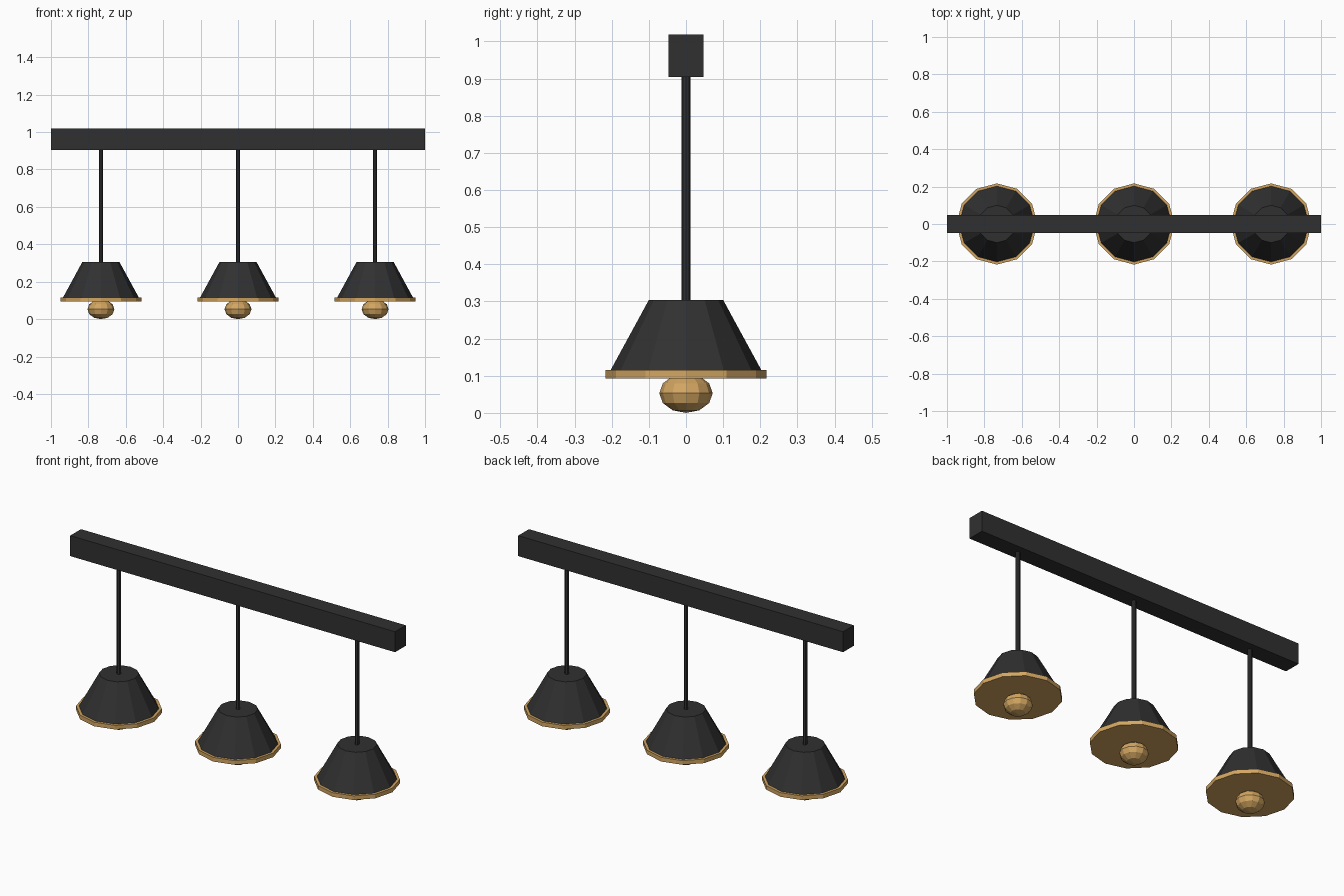
import bpy, bmesh, math
from mathutils import Matrix

if "Cube" in bpy.data.objects:
    bpy.data.objects.remove(bpy.data.objects["Cube"])


def material(name, rgb):
    m = bpy.data.materials.new(name)
    m.diffuse_color = (*rgb, 1)
    m.use_nodes = True
    m.node_tree.nodes["Principled BSDF"].inputs["Base Color"].default_value = m.diffuse_color
    return m


BLACK = material("matte black", (0.030, 0.030, 0.030))
BRASS = material("warm brass", (0.65, 0.38, 0.12))


def finish(name, bm, mat):
    bmesh.ops.recalc_face_normals(bm, faces=bm.faces)
    me = bpy.data.meshes.new(name)
    bm.to_mesh(me)
    bm.free()
    me.materials.append(mat)
    ob = bpy.data.objects.new(name, me)
    bpy.context.collection.objects.link(ob)
    return ob


def lathe(name, x, profile, sides, mat):
    """Stack of rings (radius, z), corners on the axes, capped at both ends."""
    bm = bmesh.new()
    rings = []
    for r, z in profile:
        rings.append([bm.verts.new((x + r * math.cos(2 * math.pi * i / sides),
                                    r * math.sin(2 * math.pi * i / sides), z))
                      for i in range(sides)])
    for a, b in zip(rings, rings[1:]):
        for i in range(sides):
            j = (i + 1) % sides
            bm.faces.new((a[i], a[j], b[j], b[i]))
    bm.faces.new(rings[0])
    bm.faces.new(rings[-1])
    return finish(name, bm, mat)


# Ceiling beam
bm = bmesh.new()
bmesh.ops.create_cube(bm, size=1, matrix=Matrix.Translation((0, 0, 0.961))
                      @ Matrix.Diagonal((2, 0.094, 0.114, 1)))
finish("ceiling_beam", bm, BLACK)

# Three pendants: rod, shade, brass rim and squashed bulb
for side, x in (("left", -0.733), ("middle", 0), ("right", 0.733)):
    lathe(side + "_rod", x, [(0.0115, 0.29), (0.0115, 0.91)], 8, BLACK)
    lathe(side + "_shade", x, [(0.209, 0.104), (0.1, 0.304)], 12, BLACK)
    lathe(side + "_rim", x, [(0.217, 0.093), (0.217, 0.116)], 12, BRASS)
    bm = bmesh.new()
    bmesh.ops.create_uvsphere(bm, u_segments=12, v_segments=6, radius=1,
                              matrix=Matrix.Translation((x, 0, 0.053))
                              @ Matrix.Diagonal((0.072, 0.072, 0.053, 1)))
    finish(side + "_bulb", bm, BRASS)
